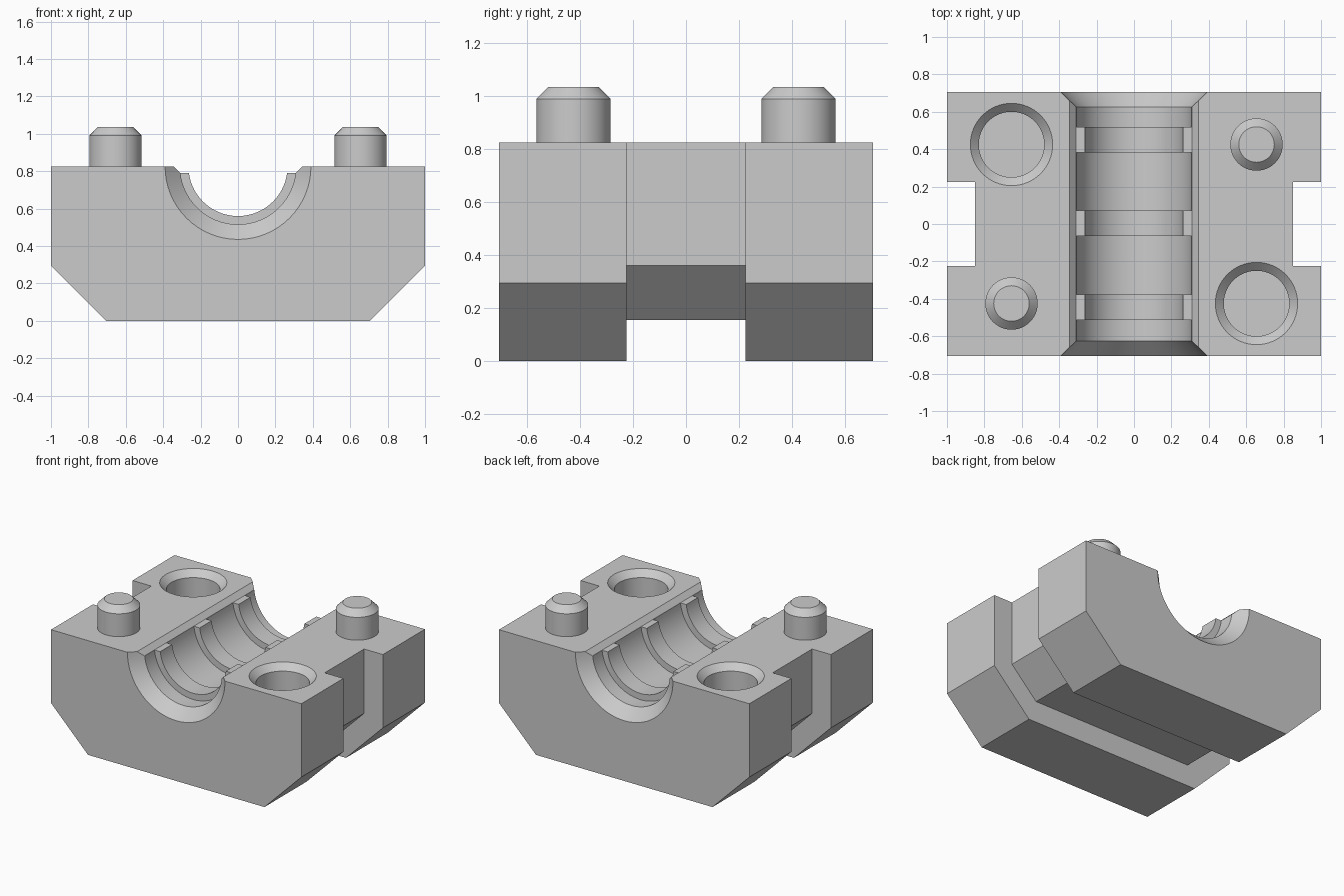
import bpy, bmesh
from math import radians, tau
from mathutils import Vector

cube = bpy.data.objects.get("Cube")
if cube:
    bpy.data.objects.remove(cube, do_unlink=True)

TOP = 0.825          # height of the parting face
HALF = 0.705         # half depth of the block
PIN_X, PIN_Y = 0.655, 0.425

grey = bpy.data.materials.new("plain grey")
grey.use_nodes = True
grey.diffuse_color = (0.6, 0.6, 0.6, 1)
grey.node_tree.nodes["Principled BSDF"].inputs["Base Color"].default_value = (0.6, 0.6, 0.6, 1)


def finish(bm, name):
    bmesh.ops.remove_doubles(bm, verts=bm.verts, dist=1e-5)
    bmesh.ops.recalc_face_normals(bm, faces=bm.faces)
    mesh = bpy.data.meshes.new(name)
    bm.to_mesh(mesh)
    bm.free()
    mesh.materials.append(grey)
    obj = bpy.data.objects.new(name, mesh)
    bpy.context.collection.objects.link(obj)
    return obj


def prism(name, half_profile, half_depth):
    """Mirror a right-hand (x, z) outline and extrude it along y."""
    outline = half_profile + [(-x, z) for x, z in reversed(half_profile)]
    bm = bmesh.new()
    face = bm.faces.new([bm.verts.new((x, -half_depth, z)) for x, z in outline])
    moved = bmesh.ops.extrude_face_region(bm, geom=[face])["geom"]
    verts = [v for v in moved if isinstance(v, bmesh.types.BMVert)]
    bmesh.ops.translate(bm, verts=verts, vec=(0, 2 * half_depth, 0))
    return finish(bm, name)


def lathe(name, profile, centre, axis):
    """Spin a (radius, distance along axis) profile into a closed solid."""
    axis = Vector(axis)
    side = Vector((1, 0, 0))
    bm = bmesh.new()
    verts = [bm.verts.new(Vector(centre) + side * r + axis * h) for r, h in profile]
    edges = [bm.edges.new(pair) for pair in zip(verts, verts[1:])]
    bmesh.ops.spin(bm, geom=verts + edges, cent=centre, axis=axis,
                   angle=tau, steps=64, use_merge=True)
    return finish(bm, name)


def cut(target, cutter):
    cutter.hide_render = True
    mod = target.modifiers.new("cut", "BOOLEAN")
    mod.operation = "DIFFERENCE"
    mod.solver = "EXACT"
    mod.object = cutter
    bpy.context.view_layer.objects.active = target
    bpy.ops.object.modifier_apply(modifier=mod.name)
    bpy.data.objects.remove(cutter, do_unlink=True)


def smooth(obj):
    bpy.ops.object.select_all(action="DESELECT")
    obj.select_set(True)
    bpy.context.view_layer.objects.active = obj
    bpy.ops.object.shade_smooth_by_angle(angle=radians(30))


# Block with bevelled lower corners
body = prism("clamp_body", [(0.705, 0), (1, 0.295), (1, TOP)], HALF)

# Strap channel around the sides and underside
cut(body, prism("channel_cutter", [
    (0.645, 0.155), (0.85, 0.36), (0.85, 0.95), (1.1, 0.95), (1.1, -0.1)], 0.225))

# Stepped bore: flared ends and three raised ribs
BORE, RIB, END = 0.31, 0.265, HALF + 0.05
bore = [(0, -END), (BORE + 0.13, -END), (BORE, 0.05 - HALF + 0.03)]
for y in (-0.445, 0.005, 0.45):
    a, b = y - 0.068, y + 0.068
    bore += [(BORE, a), (RIB, a), (RIB, b), (BORE, b)]
bore += [(BORE, HALF - 0.08), (BORE + 0.13, END), (0, END)]
cut(body, lathe("bore_cutter", bore, (0, 0, TOP), (0, 1, 0)))

# Long bevel along both lips of the bore
cut(body, prism("lip_cutter", [(0.309, 0.79), (0.394, 0.875)], END))

# Sockets and pins on opposite corners
socket = [(0, -0.25), (0.175, -0.25), (0.175, -0.045), (0.27, 0.05), (0, 0.05)]
pin = [(0, -0.03), (0.14, -0.03), (0.14, 0.165), (0.095, 0.21), (0, 0.21)]
for s, label in ((1, "left"), (-1, "right")):
    cut(body, lathe("socket_cutter", socket, (s * PIN_X, -s * PIN_Y, TOP), (0, 0, 1)))
    smooth(lathe(label + "_pin", pin, (s * PIN_X, s * PIN_Y, TOP), (0, 0, 1)))
smooth(body)
